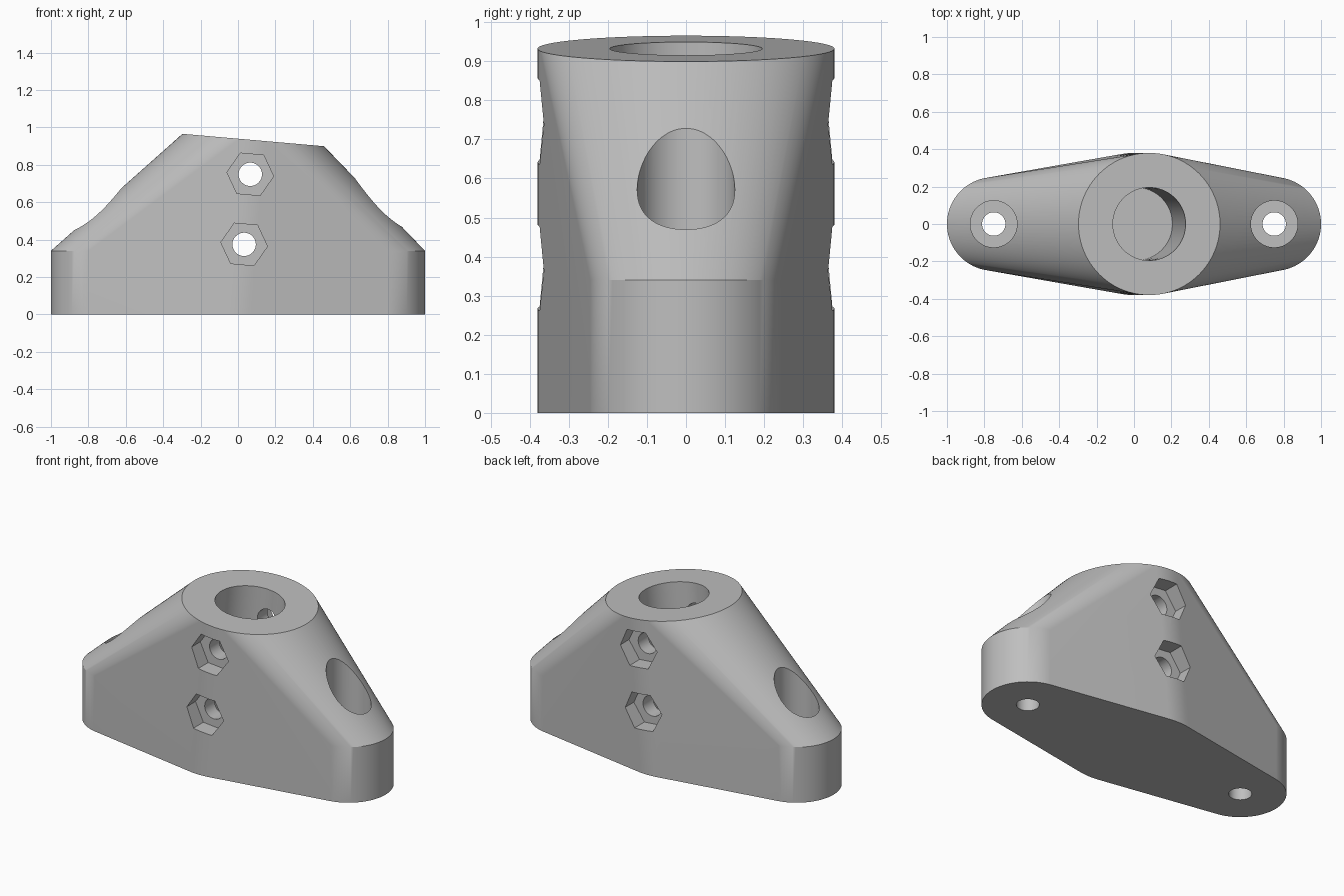
import bpy, bmesh
from math import radians, cos, sin, pi
from mathutils import Matrix, Vector

old = bpy.data.objects.get("Cube")
if old:
    bpy.data.objects.remove(old, do_unlink=True)

TILT = Matrix.Rotation(radians(5), 4, 'Y')    # lean of the socket
ALONG_Y = Matrix.Rotation(radians(90), 4, 'X')
HEX_TURN = Matrix.Rotation(radians(90), 4, 'Z')

grey = bpy.data.materials.new("plain grey")
grey.use_nodes = True
grey.diffuse_color = (0.52, 0.52, 0.52, 1)
grey.node_tree.nodes["Principled BSDF"].inputs["Base Color"].default_value = (0.52, 0.52, 0.52, 1)


def to_object(name, bm):
    bmesh.ops.recalc_face_normals(bm, faces=bm.faces)
    mesh = bpy.data.meshes.new(name)
    bm.to_mesh(mesh)
    bm.free()
    mesh.materials.append(grey)
    obj = bpy.data.objects.new(name, mesh)
    bpy.context.collection.objects.link(obj)
    return obj


def ring(radius, z, x=0, stretch=1, count=96):
    return [Vector((x + stretch * radius * cos(2 * pi * i / count),
                    radius * sin(2 * pi * i / count), z)) for i in range(count)]


def cutter(name, radius, low, high, matrix, sides=64):
    bm = bmesh.new()
    bmesh.ops.create_cone(bm, cap_ends=True, segments=sides, radius1=radius,
                          radius2=radius, depth=high - low,
                          matrix=matrix @ Matrix.Translation((0, 0, (low + high) / 2)))
    obj = to_object(name, bm)
    obj.hide_render = True
    return obj


# Body: hull around two upright feet and the leaning socket
points = ring(0.38, 0, stretch=1 / cos(radians(5)))
points += [TILT @ p for p in ring(0.38, 0.936)]
for x in (-0.75, 0.75):
    points += ring(0.25, 0, x) + ring(0.25, 0.34, x)
bm = bmesh.new()
for p in points:
    bm.verts.new(p)
bmesh.ops.convex_hull(bm, input=bm.verts[:])
bmesh.ops.delete(bm, geom=[v for v in bm.verts if not v.link_faces], context='VERTS')
bmesh.ops.dissolve_limit(bm, angle_limit=radians(0.1), verts=bm.verts[:], edges=bm.edges[:])
body = to_object("bracket_body", bm)

# Blind leaning bore
cutters = [cutter("bore_cutter", 0.195, 0.13, 1.2, TILT, 96)]

# Counterbored screw holes in the feet
for side, x in (("left", 0.75), ("right", -0.75)):
    place = Matrix.Translation((x, 0, 0))
    cutters.append(cutter(side + "_counterbore_cutter", 0.125, 0.25, 1.2, place))
    cutters.append(cutter(side + "_screw_hole_cutter", 0.0625, -0.2, 0.5, place))

# Cross bolts with hexagonal pockets on both faces
for level, along in (("lower", 0.376), ("upper", 0.752)):
    place = TILT @ Matrix.Translation((0, 0, along)) @ ALONG_Y
    cutters.append(cutter(level + "_bolt_cutter", 0.0625, -0.6, 0.6, place, 48))
    for face, low, high in (("front", 0.28, 0.6), ("back", -0.6, -0.28)):
        cutters.append(cutter(level + "_" + face + "_hex_cutter", 0.125, low, high,
                              place @ HEX_TURN, 6))

bpy.ops.object.select_all(action='DESELECT')
bpy.context.view_layer.objects.active = body
body.select_set(True)
for tool in cutters:
    cut = body.modifiers.new(tool.name, 'BOOLEAN')
    cut.operation = 'DIFFERENCE'
    cut.solver = 'EXACT'
    cut.object = tool
    bpy.ops.object.modifier_apply(modifier=cut.name)
    bpy.data.objects.remove(tool, do_unlink=True)

# Smooth curves with crisp rims
bpy.ops.object.shade_smooth_by_angle(angle=radians(25))
weighted = body.modifiers.new("even shading", 'WEIGHTED_NORMAL')
weighted.keep_sharp = True
